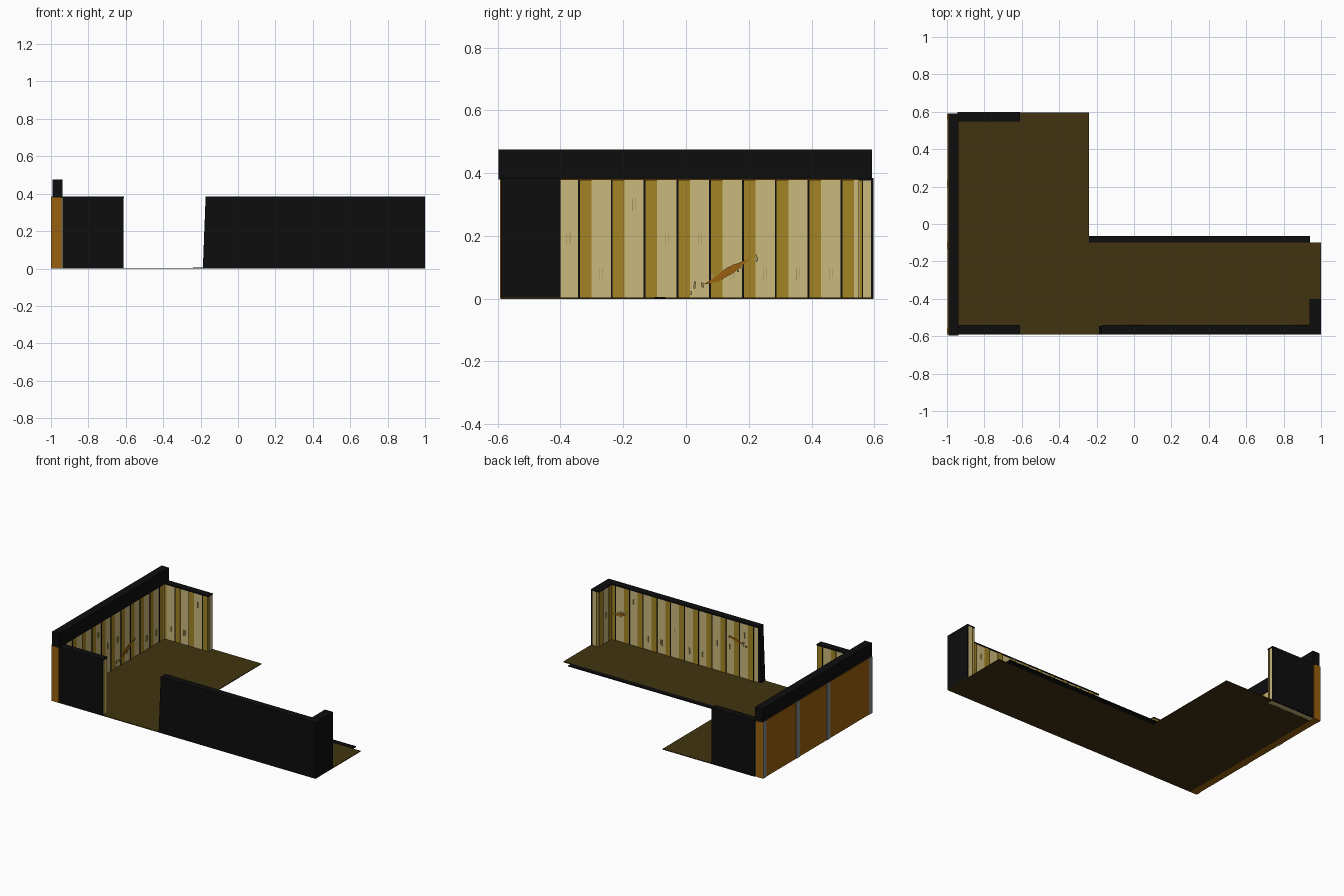
import bpy, bmesh, random
from mathutils import Vector

if "Cube" in bpy.data.objects:
    bpy.data.objects.remove(bpy.data.objects["Cube"])

random.seed(4)


def mat(name, rgb):
    m = bpy.data.materials.new(name)
    m.diffuse_color = (*rgb, 1)
    m.use_nodes = True
    m.node_tree.nodes["Principled BSDF"].inputs["Base Color"].default_value = m.diffuse_color
    return m


BLACK = mat("black", (0.004, 0.004, 0.004))
TAN = mat("pale plank", (0.60, 0.48, 0.20))
GOLD = mat("gold plank", (0.36, 0.23, 0.017))
DARKTAN = mat("plank grain", (0.36, 0.29, 0.11))
ORANGE = mat("orange wood", (0.32, 0.115, 0.004))
FLOOR = mat("floor brown", (0.053, 0.034, 0.005))
GREY = mat("grey post", (0.24, 0.24, 0.24))

H = 0.385          # wall height
PITCH = 0.1045     # plank spacing


class Frame:
    """Wall plane: u runs along the wall, n points into the room."""
    def __init__(self, o, u, n):
        self.o, self.u, self.n = Vector(o), Vector(u), Vector(n)

    def at(self, u, z, d):
        return self.o + self.u * u + self.n * d + Vector((0, 0, z))


def prisms(name, frame, polys, d0, d1, material):
    """Extrude outlines given in (u, z) from depth d0 to d1."""
    bm = bmesh.new()
    for poly in polys:
        a = [bm.verts.new(frame.at(u, z, d0)) for u, z in poly]
        b = [bm.verts.new(frame.at(u, z, d1)) for u, z in poly]
        bm.faces.new(a)
        bm.faces.new(b[::-1])
        for i in range(len(a)):
            j = (i + 1) % len(a)
            bm.faces.new((a[i], b[i], b[j], a[j]))
    bmesh.ops.recalc_face_normals(bm, faces=bm.faces)
    me = bpy.data.meshes.new(name)
    bm.to_mesh(me)
    bm.free()
    me.materials.append(material)
    ob = bpy.data.objects.new(name, me)
    bpy.context.collection.objects.link(ob)
    return ob


def rect(u0, u1, z0, z1):
    return [(u0, z0), (u1, z0), (u1, z1), (u0, z1)]


WORLD = Frame((0, 0, 0), (1, 0, 0), (0, 1, 0))


def box(name, x0, x1, y0, y1, z0, z1, material):
    return prisms(name, WORLD, [rect(x0, x1, z0, z1)], y0, y1, material)


def planks(name, fr, u0, u1, back):
    """Pale board with gold strips, dark gaps and grain marks."""
    top = H - 0.006
    prisms(name + "_boards", fr, [rect(u0, u1, 0, top)], -back, -0.003, TAN)
    gold, gaps, grain = [], [], []
    k = -12
    while k < 14:
        s = -0.338 + k * PITCH
        k += 1
        a, b = max(s, u0), min(s + 0.037, u1)
        if b - a > 0.005:
            gold.append(rect(a, b, 0, top))
        if u0 < s - 0.006 and s < u1:
            gaps.append(rect(s - 0.006, s, 0, top))
        if u0 < s + 0.045 and s + 0.1 < u1:
            z = random.choice((0.08, 0.19, 0.3))
            for i in range(2):
                g = s + 0.062 + 0.01 * i
                grain.append(rect(g, g + 0.002, z - 0.02 + 0.006 * i, z + 0.02))
    for part, polys, m in (("gold_strips", gold, GOLD), ("gaps", gaps, BLACK),
                           ("grain", grain, DARKTAN)):
        if polys:
            prisms(f"{name}_{part}", fr, polys, -0.003, 0, m)


def end_strips(name, fr, u0, u1):
    """Layered plank edge on an open wall end."""
    w = u1 - u0
    prisms(name + "_gold_edge", fr, [rect(u0 + w * 0.1, u0 + w * 0.3, 0, H - 0.006)],
           -0.002, 0.001, GOLD)
    prisms(name + "_gap", fr, [rect(u0 + w * 0.3, u0 + w * 0.38, 0, H - 0.006)],
           -0.002, 0.001, BLACK)


left = Frame((-0.94, 0, 0), (0, 1, 0), (1, 0, 0))
front = Frame((0, -0.54, 0), (1, 0, 0), (0, 1, 0))
rear = Frame((0, 0.55, 0), (1, 0, 0), (0, -1, 0))
right = Frame((0.94, 0, 0), (0, 1, 0), (-1, 0, 0))

# L-shaped floor and the low strip behind its long arm
box("floor_front", -0.945, 1.0, -0.59, -0.10, -0.001, 0.004, FLOOR)
box("floor_middle", -0.945, -0.24, -0.10, 0.55, -0.001, 0.004, FLOOR)
box("floor_rear", -0.61, -0.24, 0.55, 0.597, -0.001, 0.004, FLOOR)
box("floor_back_strip", -0.24, 0.94, -0.10, -0.065, 0, 0.006, BLACK)

# left wall: orange outside, planks inside, tall black cap, grey posts
box("left_wall", -0.997, -0.945, -0.592, 0.592, 0, H, ORANGE)
planks("left_wall_inner", left, -0.54, 0.55, 0.008)
box("left_wall_cap", -0.993, -0.938, -0.597, 0.592, 0.38, 0.476, BLACK)
for i, y in enumerate((-0.573, -0.115, 0.215, 0.573)):
    box(f"left_post_{i}", -1.0, -0.99, y - 0.018, y + 0.018, 0, H, GREY)

# front-left and rear-left short walls
planks("front_left_inner", front, -0.945, -0.612, 0.042)
box("front_left_outer", -0.938, -0.612, -0.59, -0.58, 0, H, BLACK)
box("front_left_cap", -0.945, -0.61, -0.59, -0.539, H - 0.008, H, BLACK)
planks("rear_left_inner", rear, -0.945, -0.612, 0.04)
box("rear_left_outer", -0.938, -0.612, 0.588, 0.598, 0, H, BLACK)
box("rear_left_cap", -0.945, -0.61, 0.549, 0.598, H - 0.008, H, BLACK)
end = Frame((-0.612, 0, 0), (0, 1, 0), (1, 0, 0))
end_strips("front_left_end", end, -0.58, -0.54)
end_strips("rear_left_end", end, 0.55, 0.588)

# long front wall with a slanted open end
planks("front_long_inner", front, -0.165, 0.945, 0.042)
prisms("front_long_outer", WORLD, [[(-0.188, 0), (1, 0), (1, H), (-0.173, H)]],
       -0.59, -0.58, BLACK)
prisms("front_long_end", WORLD, [[(-0.188, 0), (-0.165, 0), (-0.165, H), (-0.173, H)]],
       -0.58, -0.545, BLACK)
box("front_long_cap", -0.172, 1.0, -0.59, -0.539, H - 0.008, H, BLACK)

# short right return wall
planks("right_return_inner", right, -0.585, -0.402, 0.05)
box("right_return_outer", 0.99, 1.0, -0.588, -0.40, 0, H, BLACK)
box("right_return_cap", 0.939, 1.0, -0.59, -0.40, H - 0.008, H, BLACK)
end_strips("right_return_end", Frame((0, -0.402, 0), (1, 0, 0), (0, 1, 0)), 0.945, 0.99)


def gouge(name, fr, u, z, w, slope):
    """Splintered streak: orange core with darker splinters round it."""
    pts = ((-.5, -.02), (-.2, -.08), (.15, -.05), (.5, .06), (.3, .07), (0, .08), (-.3, .0))
    prisms(name, fr, [[(u + a * w, z + b * w * 1.3 + a * w * slope) for a, b in pts]],
           -0.001, 0.003, ORANGE)
    bits = []
    for i in range(16):
        a = random.uniform(-0.85, 0.85)
        c = z + a * w * slope + random.uniform(-0.1, 0.1) * w
        bits.append(rect(u + a * w, u + a * w + 0.006, c - 0.006, c + 0.006))
    prisms(name + "_splinters", fr, bits, -0.001, 0.002, DARKTAN)


gouge("left_gouge", left, 0.13, 0.083, 0.15, 0.45)
gouge("front_gouge_a", front, 0.88, 0.19, 0.10, -0.2)
gouge("front_gouge_b", front, 0.0, 0.25, 0.10, 0.2)
